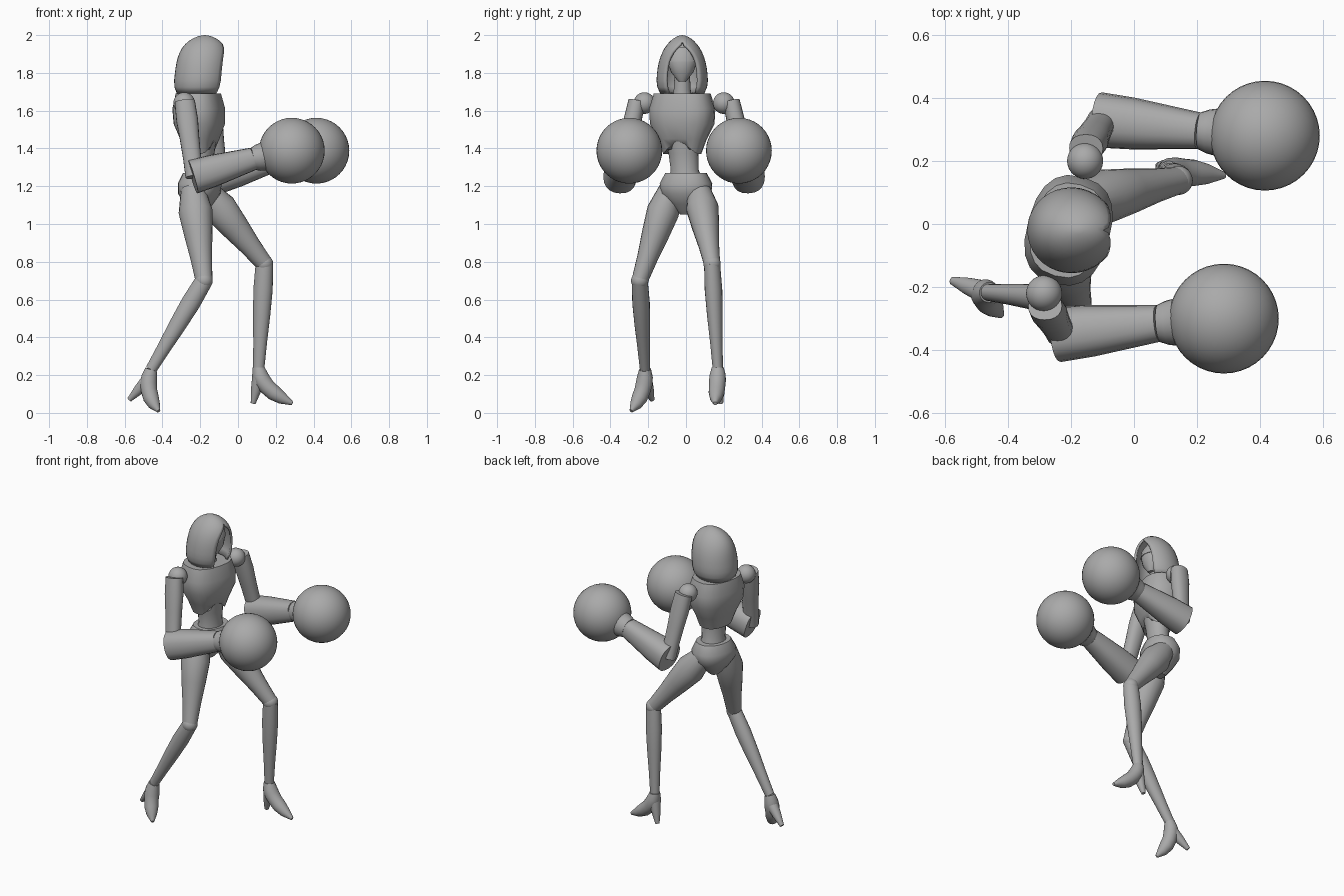
import bpy, bmesh, math
from mathutils import Vector

if "Cube" in bpy.data.objects:
    bpy.data.objects.remove(bpy.data.objects["Cube"])

GREY = (0.4, 0.4, 0.4, 1)
grey = bpy.data.materials.new("plain_grey")
grey.use_nodes = True
grey.diffuse_color = GREY
grey.node_tree.nodes["Principled BSDF"].inputs["Base Color"].default_value = GREY

# The body is turned a little towards its right, the head looks straight along x
BODY_LEFT = Vector((0.27, 0.96, 0)).normalized()
HEAD_LEFT = Vector((0, 1, 0))
UP = Vector((0, 0, 1))


def finish(name, bm):
    bmesh.ops.remove_doubles(bm, verts=bm.verts, dist=0.0005)
    bmesh.ops.recalc_face_normals(bm, faces=bm.faces)
    mesh = bpy.data.meshes.new(name)
    bm.to_mesh(mesh)
    bm.free()
    mesh.materials.append(grey)
    mesh.shade_smooth()
    mesh.set_sharp_from_angle(angle=math.radians(40))
    obj = bpy.data.objects.new(name, mesh)
    bpy.context.scene.collection.objects.link(obj)
    return obj


def skin(bm, rings):
    """Join neighbouring rows of vertices with quads."""
    for low, high in zip(rings, rings[1:]):
        for a, b, c, d in zip(low, low[1:], high[1:], high):
            bm.faces.new((a, b, c, d))


def rounded(value, power):
    return math.copysign(abs(value) ** power, value)


def loft(name, start, end, widths, squash=1.0, side=BODY_LEFT, bend=None,
         level=False, power=1.0, notch=0.0, sides=20):
    """Run evenly spaced oval rings from start to end, bowed towards bend."""
    start, end = Vector(start), Vector(end)
    bend = Vector(bend) if bend else start.lerp(end, 0.5)
    bm = bmesh.new()
    rings = []
    for k, width in enumerate(widths):
        t = k / (len(widths) - 1)
        near, far = start.lerp(bend, t), bend.lerp(end, t)
        along = UP if level else far - near
        across = (side - side.project(along)).normalized()
        deep = across.cross(along).normalized() * squash
        ring = []
        for i in range(sides):
            angle = math.tau * i / sides
            point = (near.lerp(far, t) + across * width * rounded(math.cos(angle), power)
                     + deep * width * rounded(math.sin(angle), power))
            if k == 0:
                point.z += notch * max(0, math.sin(angle)) ** 4
            ring.append(bm.verts.new(point))
        rings.append(ring)
    skin(bm, [ring + ring[:1] for ring in rings])
    bm.faces.new(rings[0])
    bm.faces.new(rings[-1])
    return finish(name, bm)


def ball(name, centre, radius):
    bm = bmesh.new()
    bmesh.ops.create_uvsphere(bm, u_segments=40, v_segments=20, radius=radius)
    bmesh.ops.translate(bm, verts=bm.verts, vec=centre)
    return finish(name, bm)


# Torso, with a notch cut up into the front of the chest shell
loft("chest", (-.2, -.02, 1.37), (-.21, -.02, 1.69), (.1, .13, .17, .175, .15),
     squash=.75, level=True, power=.8, notch=.06)
loft("waist", (-.2, 0, 1.2), (-.19, -.02, 1.46), (.1, .075, .08, .09),
     squash=.85, level=True)
loft("pelvis", (-.21, 0, 1.05), (-.2, 0, 1.27), (.03, .09, .135, .14, .11),
     squash=.8, level=True, power=.9)

# Neck and masked face
loft("neck", (-.21, -.02, 1.62), (-.19, -.02, 1.8), (.06, .045, .04), level=True)
loft("face", (-.15, -.02, 1.755), (-.18, -.02, 1.955), (.02, .06, .077, .076, .025),
     squash=.85, side=HEAD_LEFT, level=True)
loft("brow_mask", (-.167, -.02, 1.86), (-.176, -.02, 1.935), (.083, .082, .06),
     squash=.85, side=HEAD_LEFT, level=True)

# Hood: an open shell whose gap narrows upwards into a pointed arch
bm = bmesh.new()
rows = []
ROWS, STEPS, ARCH_TOP = 14, 28, .87
for r in range(ROWS + 1):
    t = math.sin(math.pi / 2 * r / ROWS)
    hem = min(1, .85 + t)
    width = .137 * hem * (1 - t ** 3) ** .6
    depth = .14 * hem * (1 - t ** 5) ** .6
    gap = math.radians(40) * max(0, 1 - (t / ARCH_TOP) ** 6)
    row = []
    for i in range(STEPS + 1):
        angle = gap + (math.tau - 2 * gap) * i / STEPS
        row.append(bm.verts.new((.03 * t - .205 + depth * math.cos(angle),
                                 width * math.sin(angle) - .02, 1.69 + .31 * t)))
    rows.append(row)
skin(bm, rows)
hood = finish("hood", bm)
shell = hood.modifiers.new("thickness", "SOLIDIFY")
shell.thickness = .014
shell.offset = -1

# Arms: mirrored, with the left one carried further forward
for name, sign in (("right", -1), ("left", 1)):
    def place(x, y, z):
        return Vector((x + .065 * sign, y * sign - .01, z))

    shoulder = place(-.22, .21, 1.64)
    elbow = place(-.165, .34, 1.25)
    wrist = place(.145, .305, 1.345)
    fist = place(.35, .29, 1.388)
    ball(name + "_shoulder", shoulder, .057)
    loft(name + "_upper_arm", place(-.217, .25, 1.65), elbow, (.045, .048, .043, .04, .04),
         squash=1.2, side=HEAD_LEFT, power=.9)
    loft(name + "_forearm", elbow - Vector((.01, 0, 0)), wrist, (.088, .082, .07, .058),
         squash=1.04, side=HEAD_LEFT, power=.85)
    loft(name + "_cuff", wrist, wrist.lerp(fist, .5), (.06, .07, .075, .09, .13),
         side=HEAD_LEFT)
    ball(name + "_glove", fist, .174)

# Legs: hip, knee, ankle, toe, heel pad and heel tip; the right leg trails
LEGS = {
    "right": [(-.24, -.08, 1.19), (-.18, -.245, .7), (-.46, -.217, .23),
              (-.42, -.29, .01), (-.5, -.21, .11), (-.575, -.18, .07)],
    "left": [(-.175, .07, 1.18), (.14, .138, .79), (.11, .168, .24),
             (.288, .154, .05), (.11, .168, .13), (.08, .184, .05)],
}
for name, joints in LEGS.items():
    hip, knee, ankle, toe, pad, tip = map(Vector, joints)
    loft(name + "_thigh", hip, knee, (.06, .086, .072, .055, .043), squash=1.05)
    ball(name + "_knee", knee, .046)
    loft(name + "_shin", knee, ankle, (.042, .046, .041, .033, .027), squash=1.12)

    # High-heeled shoe
    stride = toe - pad
    shoe_side = UP.cross(stride).normalized()
    loft(name + "_shoe", ankle, toe, (.032, .042, .045, .043, .042, .032, .01),
         bend=pad, side=shoe_side)
    loft(name + "_heel", pad.lerp(ankle, .5), tip, (.036, .027, .013), side=shoe_side)
